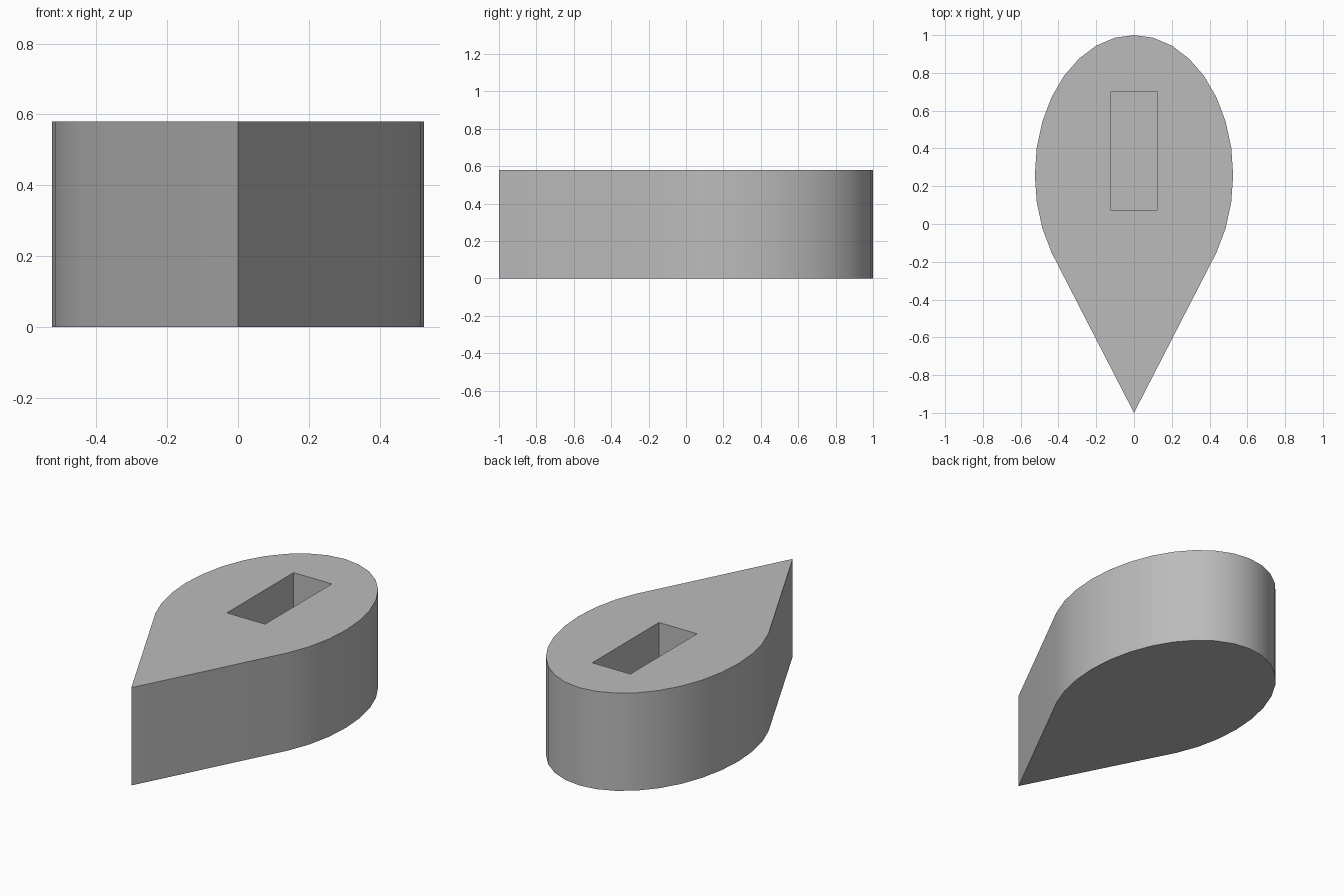
import bpy, bmesh, math

if "Cube" in bpy.data.objects:
    bpy.data.objects.remove(bpy.data.objects["Cube"])

HEIGHT = 0.58
POCKET_FLOOR = 0.18

grey = bpy.data.materials.new("mid_grey")
grey.diffuse_color = (0.5, 0.5, 0.5, 1)
grey.use_nodes = True
grey.node_tree.nodes["Principled BSDF"].inputs["Base Color"].default_value = grey.diffuse_color

# Teardrop outline: elliptical arc closed by a pointed tip
arc = [math.radians(11.25 * i) for i in range(-11, 12)]
outline = [(0.525 * math.sin(a), 0.26 + 0.74 * math.cos(a)) for a in arc]
outline.append((0, -1))

# Rectangular pocket outline
pocket = [(-0.125, 0.075), (0.125, 0.075), (0.125, 0.70), (-0.125, 0.70)]


def ring(bm, points, z):
    return [bm.verts.new((x, y, z)) for x, y in points]


def walls(bm, low, high):
    for i in range(len(low)):
        j = (i + 1) % len(low)
        bm.faces.new((low[i], low[j], high[j], high[i]))


bm = bmesh.new()

# Solid walls and underside
base, rim = ring(bm, outline, 0), ring(bm, outline, HEIGHT)
walls(bm, base, rim)
bm.faces.new(base)

# Blind pocket walls and floor
floor, mouth = ring(bm, pocket, POCKET_FLOOR), ring(bm, pocket, HEIGHT)
walls(bm, floor, mouth)
bm.faces.new(floor)

# Top face around the pocket mouth
edges = [bm.edges.get((loop[i - 1], loop[i]))
         for loop in (rim, mouth) for i in range(len(loop))]
bmesh.ops.triangle_fill(bm, edges=edges, use_beauty=True, normal=(0, 0, 1))
bmesh.ops.recalc_face_normals(bm, faces=bm.faces)

mesh = bpy.data.meshes.new("teardrop_block")
bm.to_mesh(mesh)
bm.free()
mesh.materials.append(grey)
block = bpy.data.objects.new("teardrop_block", mesh)
bpy.context.collection.objects.link(block)

# Smooth curved walls, crisp rims
bpy.context.view_layer.objects.active = block
block.select_set(True)
bpy.ops.object.shade_smooth_by_angle(angle=math.radians(30))
